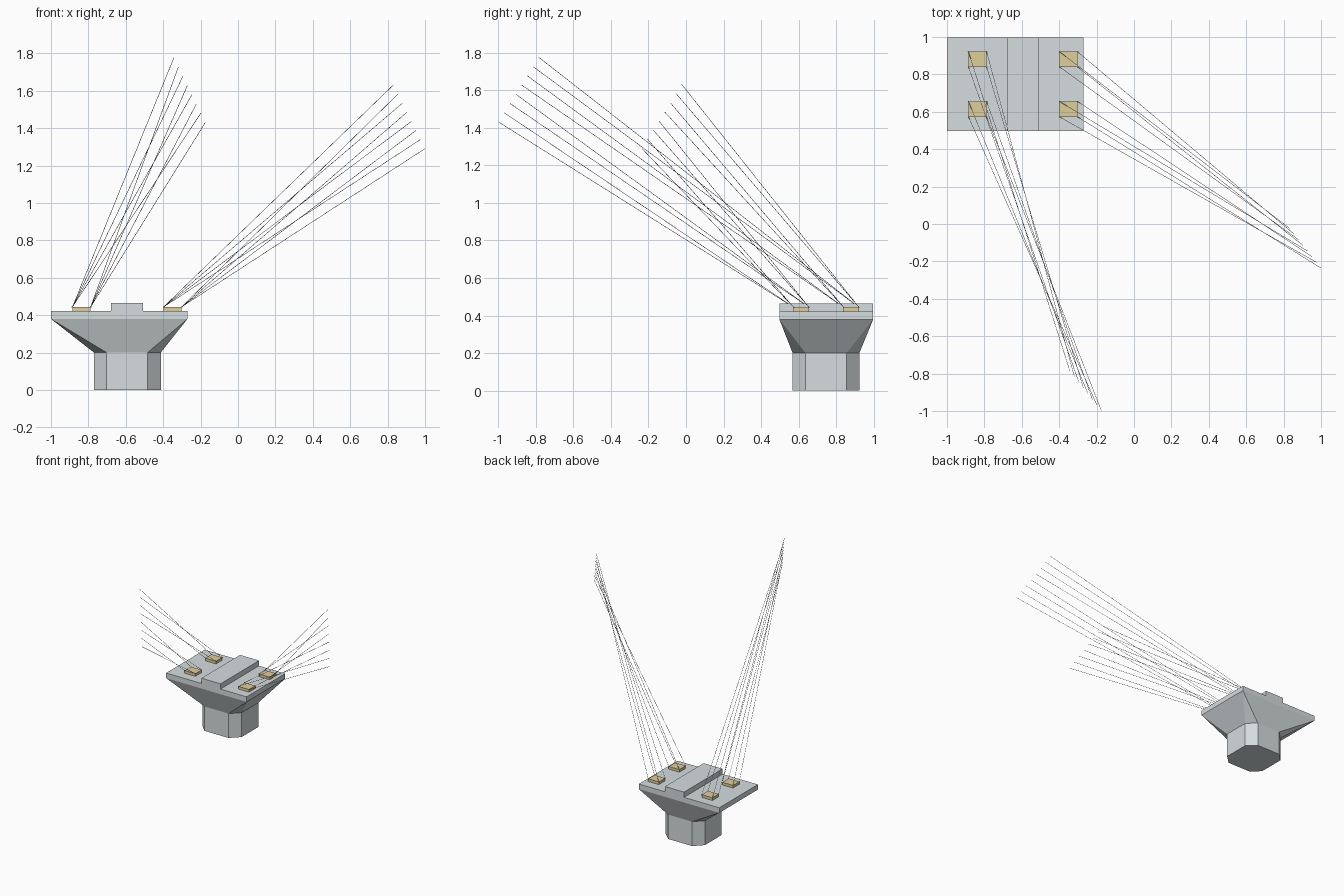
import bpy, bmesh
from mathutils import Matrix, Vector

if "Cube" in bpy.data.objects:
    bpy.data.objects.remove(bpy.data.objects["Cube"])


def material(name, rgb):
    m = bpy.data.materials.new(name)
    m.diffuse_color = (*rgb, 1)
    m.use_nodes = True
    m.node_tree.nodes["Principled BSDF"].inputs["Base Color"].default_value = m.diffuse_color
    return m


CONCRETE = material("concrete grey", (0.67, 0.72, 0.735))
BRASS = material("pad tan", (0.74, 0.61, 0.33))
STEEL = material("steel cable", (0.42, 0.44, 0.46))


def finish(name, bm, mat):
    bmesh.ops.recalc_face_normals(bm, faces=bm.faces)
    me = bpy.data.meshes.new(name)
    bm.to_mesh(me)
    bm.free()
    me.materials.append(mat)
    ob = bpy.data.objects.new(name, me)
    bpy.context.collection.objects.link(ob)
    return ob


def box(name, x, y, z, mat):
    bm = bmesh.new()
    for v in bmesh.ops.create_cube(bm, size=1)["verts"]:
        v.co = [r[0] if c < 0 else r[1] for c, r in zip(v.co, (x, y, z))]
    return finish(name, bm, mat)


# Cut-corner footprint of the column, and the rectangle of the cap.
# Each cap corner is listed twice so that both outlines pair up.
X0, X1, Y0, Y1 = -0.77, -0.413, 0.568, 0.923
XA, XB, YA, YB = -0.702, -0.484, 0.637, 0.855
column = [(XA, Y0), (XB, Y0), (X1, YA), (X1, YB),
          (XB, Y1), (XA, Y1), (X0, YB), (X0, YA)]
CX, CY, CZ = (-1.0, -0.27), (0.497, 0.997), (0.38, 0.422)
cap = [(CX[0], CY[0]), (CX[1], CY[0]), (CX[1], CY[0]), (CX[1], CY[1]),
       (CX[1], CY[1]), (CX[0], CY[1]), (CX[0], CY[1]), (CX[0], CY[0])]


def loft(name, low, high, z0, z1):
    bm = bmesh.new()
    a = [bm.verts.new((x, y, z0)) for x, y in low]
    b = [bm.verts.new((x, y, z1)) for x, y in high]
    n = len(a)
    for i in range(n):
        j = (i + 1) % n
        bm.faces.new((a[i], a[j], b[j], b[i]))
    bm.faces.new(a[::-1])
    bm.faces.new(b)
    bmesh.ops.remove_doubles(bm, verts=bm.verts, dist=1e-5)
    return finish(name, bm, CONCRETE)


# Pier: column, flared head, cap slab and raised rib
loft("column", column, column, 0, 0.2)
loft("flared_head", column, cap, 0.2, CZ[0])
box("cap_slab", CX, CY, CZ, CONCRETE)
box("cap_rib", (-0.68, -0.507), CY, (CZ[1], 0.465), CONCRETE)

# Bearing pads
PADS_X = [(-0.885, -0.788), (-0.398, -0.302)]
PADS_Y = [(0.840, 0.921), (0.573, 0.655)]
PAD_TOP = 0.444
for px in PADS_X:
    for py in PADS_Y:
        box("bearing_pad", px, py, (CZ[1], PAD_TOP), BRASS)


# Cables: one from each pad corner, ending evenly along a sloping line
def cable(bm, p, q, radius):
    d = q - p
    turn = d.to_track_quat('Z', 'Y').to_matrix().to_4x4()
    turn.translation = (p + q) / 2
    bmesh.ops.create_cone(bm, cap_ends=True, segments=6, radius1=radius,
                          radius2=radius, depth=d.length, matrix=turn)


ENDS = [(Vector((-0.343, -0.785, 1.776)), Vector((-0.175, -0.997, 1.43))),
        (Vector((0.83, -0.022, 1.63)), Vector((0.999, -0.235, 1.29)))]
for side, px, (first, last) in zip(("left", "right"), PADS_X, ENDS):
    bm = bmesh.new()
    anchors = bmesh.new()
    i = 0
    for py in PADS_Y:
        for y in reversed(py):
            for x in px:
                start = Vector((x, y, PAD_TOP))
                cable(bm, start, first.lerp(last, i / 7), 0.0013)
                # Small stud where the cable meets the pad
                bmesh.ops.create_cone(anchors, cap_ends=True, segments=8,
                                      radius1=0.004, radius2=0.004, depth=0.004,
                                      matrix=Matrix.Translation(start))
                i += 1
    finish(side + "_cables", bm, STEEL)
    finish(side + "_cable_anchors", anchors, STEEL)
